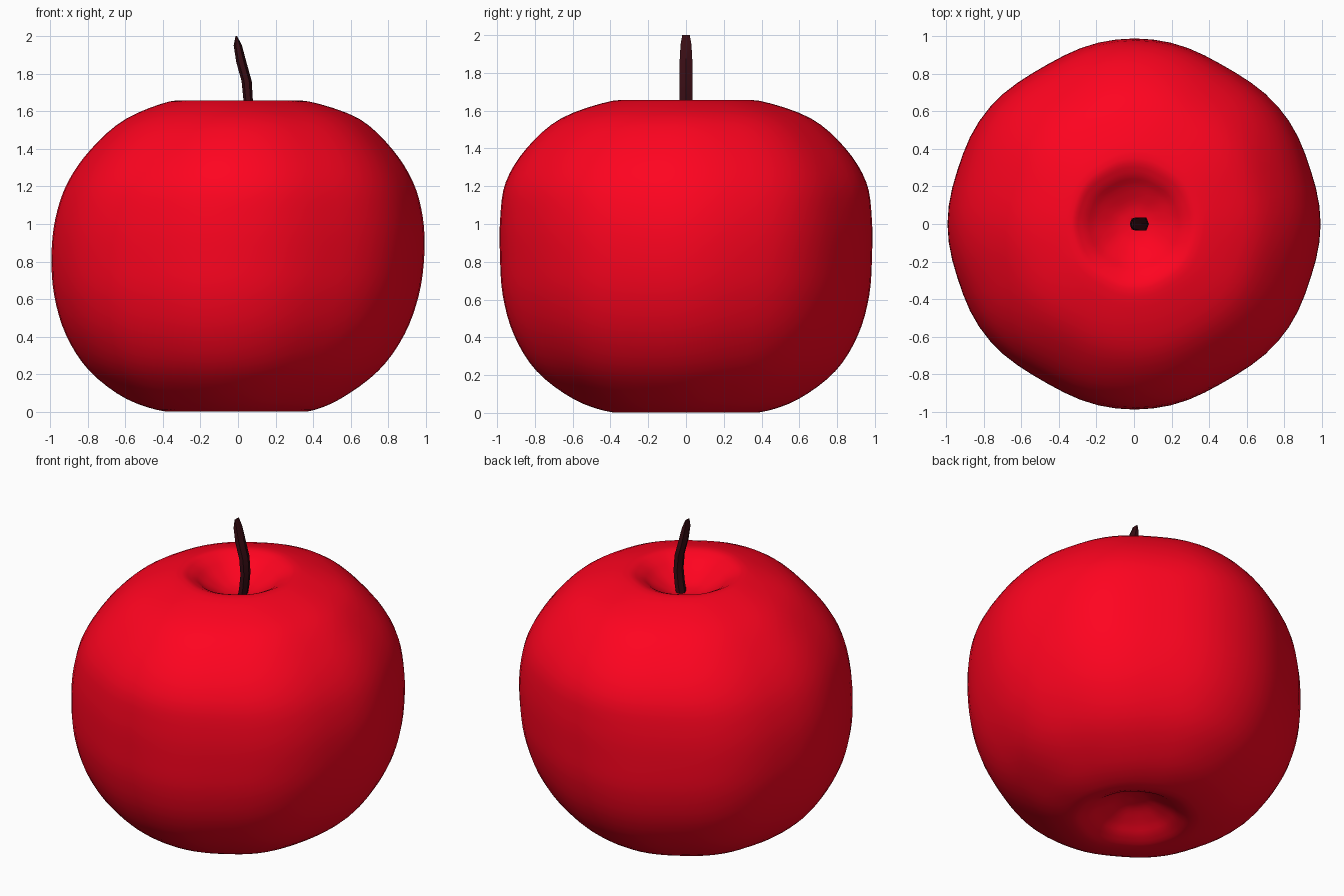
import bpy, bmesh, math
from mathutils import Vector

if "Cube" in bpy.data.objects:
    bpy.data.objects.remove(bpy.data.objects["Cube"])


def material(name, rgb):
    m = bpy.data.materials.new(name)
    m.diffuse_color = (*rgb, 1)
    m.use_nodes = True
    m.node_tree.nodes["Principled BSDF"].inputs["Base Color"].default_value = m.diffuse_color
    return m


def smooth_path(pts, steps):
    # Catmull-Rom interpolation through the points
    p = [Vector(q) for q in pts]
    p = [2 * p[0] - p[1]] + p + [2 * p[-1] - p[-2]]
    out = []
    for i in range(1, len(p) - 2):
        a, b, c, d = p[i - 1:i + 3]
        for s in range(steps):
            t = s / steps
            out.append(0.5 * (2 * b + (c - a) * t + (2 * a - 5 * b + 4 * c - d) * t**2
                              + (3 * b - a - 3 * c + d) * t**3))
    return out + [p[-2]]


def loft(name, rings, mat, angle):
    # rings of points, bridged with quads and closed at both ends
    bm = bmesh.new()
    loops = [[bm.verts.new(v) for v in ring] for ring in rings]
    n = len(loops[0])
    for lo, hi in zip(loops, loops[1:]):
        for i in range(n):
            j = (i + 1) % n
            bm.faces.new((lo[i], lo[j], hi[j], hi[i]))
    for loop in (loops[0], loops[-1]):
        bmesh.ops.contextual_create(bm, geom=loop)
    bmesh.ops.recalc_face_normals(bm, faces=bm.faces[:])
    me = bpy.data.meshes.new(name)
    bm.to_mesh(me)
    bm.free()
    ob = bpy.data.objects.new(name, me)
    bpy.context.collection.objects.link(ob)
    me.materials.append(mat)
    bpy.context.view_layer.objects.active = ob
    ob.select_set(True)
    bpy.ops.object.shade_smooth_by_angle(angle=math.radians(angle))
    ob.select_set(False)
    return ob


def lobe(a):
    # slight flattening between the apple's shoulders, mirrored in each quadrant
    d = math.degrees(math.atan2(abs(math.sin(a)), abs(math.cos(a))))
    return 1 - 0.010 * math.exp(-((d - 18) / 10)**2) - 0.022 * math.exp(-((d - 60) / 14)**2)


# Apple body: half width in x, half width in y, height; from bottom hollow to top hollow
profile = [(0.01, 0.01, 0.14), (0.10, 0.10, 0.125), (0.20, 0.20, 0.075), (0.28, 0.28, 0.025),
           (0.38, 0.39, 0.003), (0.57, 0.59, 0.07), (0.77, 0.79, 0.22), (0.90, 0.91, 0.41),
           (0.97, 0.97, 0.62), (0.992, 0.985, 0.83), (0.978, 0.984, 1.03), (0.92, 0.955, 1.22),
           (0.80, 0.845, 1.40), (0.62, 0.66, 1.56), (0.37, 0.39, 1.652), (0.28, 0.28, 1.635),
           (0.20, 0.20, 1.58), (0.10, 0.10, 1.53), (0.01, 0.01, 1.515)]
SIDES = 64
body = []
for rx, ry, z in smooth_path(profile, 4):
    lean = 0.035 * (z - 0.85) * min(1, max(0, (rx - 0.3) / 0.3))
    ring = []
    for i in range(SIDES):
        a = math.tau * i / SIDES
        ring.append((rx * lobe(a) * math.cos(a) + lean, ry * lobe(a) * math.sin(a), max(z, 0)))
    body.append(ring)
loft("apple_body", body, material("red_skin", (1.0, 0.001, 0.014)), 60)

# Curved stem: centre x, height, half width in x, half width in y
stem_path = [(0.03, 1.49, 0.026, 0.034), (0.045, 1.57, 0.026, 0.034), (0.054, 1.66, 0.025, 0.034),
             (0.046, 1.76, 0.027, 0.034), (0.018, 1.86, 0.027, 0.034), (-0.001, 1.95, 0.022, 0.029),
             (-0.009, 2.0, 0.004, 0.020)]
stem = [[(x + rx * math.cos(math.tau * i / 6), 1.15 * ry * math.sin(math.tau * i / 6), z)
         for i in range(6)] for x, z, rx, ry in stem_path]
loft("stem", stem, material("dark_stem", (0.04, 0.004, 0.007)), 40)
